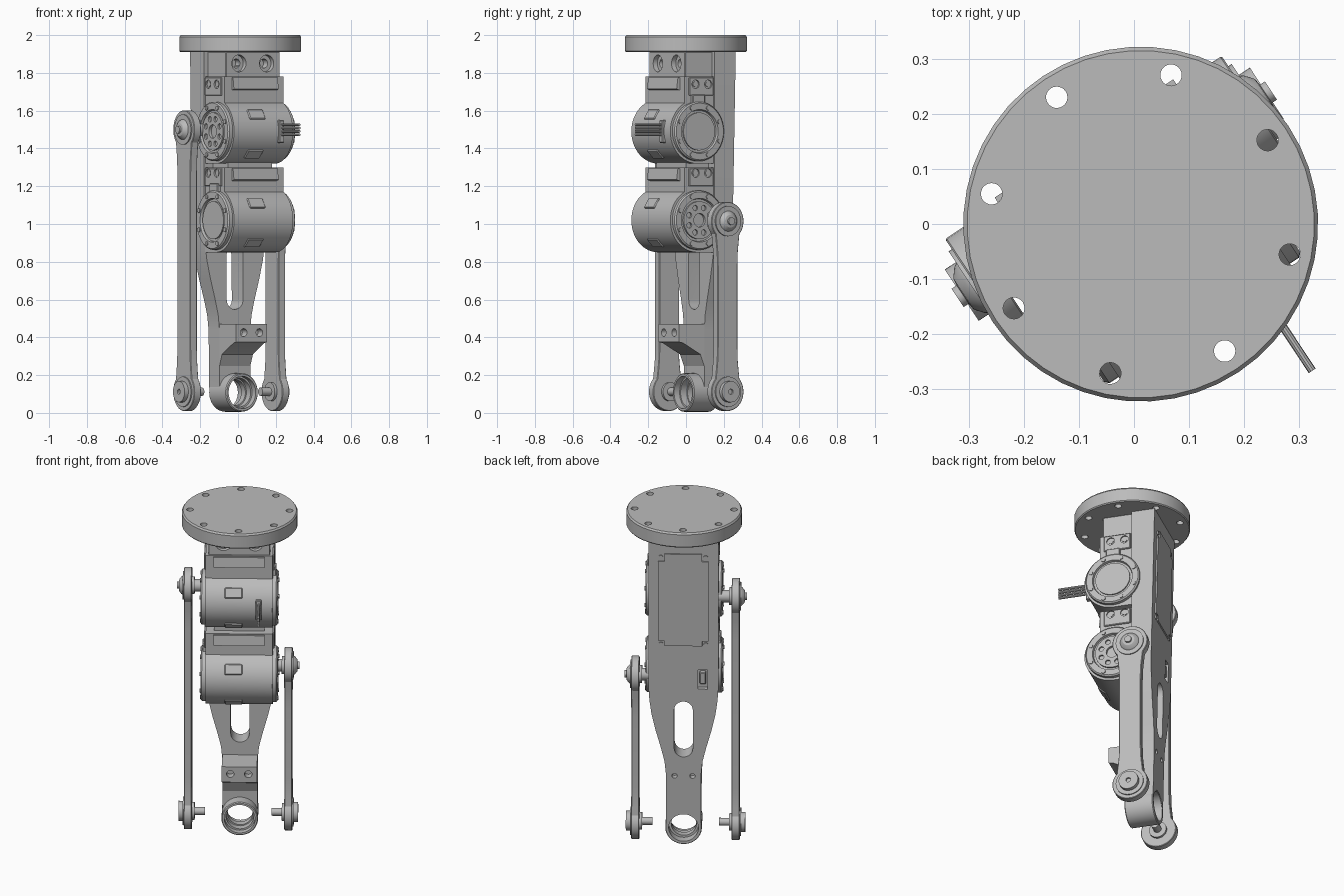
import bpy, bmesh, math
from math import cos, sin, radians, pi

if "Cube" in bpy.data.objects:
    bpy.data.objects.remove(bpy.data.objects["Cube"])

TURN = radians(33.5)      # whole leg is turned about z
MID = 0.01                # local centre line
AXLE_Y = -0.06            # motor axle depth
PIVOT_Y = 0.065           # link pivot depth

grey = bpy.data.materials.new("plain_grey")
grey.use_nodes = True
grey.diffuse_color = (0.5, 0.5, 0.5, 1)
grey.node_tree.nodes["Principled BSDF"].inputs["Base Color"].default_value = (0.5, 0.5, 0.5, 1)


def finish(name, bm):
    bmesh.ops.remove_doubles(bm, verts=bm.verts, dist=1e-5)
    bmesh.ops.recalc_face_normals(bm, faces=bm.faces)
    mesh = bpy.data.meshes.new(name)
    bm.to_mesh(mesh)
    bm.free()
    mesh.materials.append(grey)
    ob = bpy.data.objects.new(name, mesh)
    ob.rotation_euler.z = TURN
    bpy.context.collection.objects.link(ob)
    return ob


def place(axis, t, p, q):
    return {"x": (t, p, q), "y": (p, t, q), "z": (p, q, t)}[axis]


def lathe(name, axis, centre, profile, n=40):
    """Turn (radius, position) pairs about an axis; closes the loop if hollow."""
    bm = bmesh.new()
    rings = [[bm.verts.new(place(axis, t, centre[0] + r * cos(2 * pi * i / n),
                                 centre[1] + r * sin(2 * pi * i / n)))
              for i in range(n)] for r, t in profile]
    if profile[0][0] > 0:
        rings.append(rings[0])
    for a, b in zip(rings, rings[1:]):
        for i in range(n):
            j = (i + 1) % n
            bm.faces.new((a[i], a[j], b[j], b[i]))
    return finish(name, bm)


def rod(name, axis, centre, r, a, b, n=24):
    return lathe(name, axis, centre, [(0, a), (r, a), (r, b), (0, b)], n)


def prism(name, axis, pts, a, b, bevel=0):
    bm = bmesh.new()
    lo = [bm.verts.new(place(axis, a, *p)) for p in pts]
    hi = [bm.verts.new(place(axis, b, *p)) for p in pts]
    bm.faces.new(lo)
    bm.faces.new(hi)
    for i in range(len(pts)):
        j = (i + 1) % len(pts)
        bm.faces.new((lo[i], lo[j], hi[j], hi[i]))
    if bevel:
        bmesh.ops.recalc_face_normals(bm, faces=bm.faces)
        edges = [e for e in bm.edges if e.calc_face_angle(0) > 0.6]
        bmesh.ops.bevel(bm, geom=edges, offset=bevel, segments=1, affect="EDGES")
    return finish(name, bm)


def box(name, x, y, z, bevel=0):
    return prism(name, "z", [(x[0], y[0]), (x[1], y[0]), (x[1], y[1]), (x[0], y[1])], *z, bevel)


def cut(ob, *cutters):
    for c in cutters:
        m = ob.modifiers.new("cut", "BOOLEAN")
        m.operation, m.solver, m.object = "DIFFERENCE", "EXACT", c
        bpy.context.view_layer.objects.active = ob
        bpy.ops.object.modifier_apply(modifier=m.name)
        bpy.data.objects.remove(c)


def arc(cx, cz, r, a, b, n):
    return [(cx + r * cos(radians(a + (b - a) * i / n)),
             cz + r * sin(radians(a + (b - a) * i / n))) for i in range(n + 1)]


def span(w):
    return (MID - w, MID + w)


def back(z):
    return 0.14 + 0.021 * z


# Mounting flange with a ring of bolt holes
flange = lathe("mounting_flange", "z", (MID, -0.007),
               [(0, 1.91), (0.318, 1.91), (0.323, 1.916), (0.323, 1.99), (0.316, 2.0), (0, 2.0)], 48)
cut(flange, *[rod("hole", "z", (MID + 0.277 * cos(k * pi / 4), -0.007 + 0.277 * sin(k * pi / 4)),
                  0.0195, 1.85, 2.05) for k in range(8)])

# Block under the flange with two countersunk bolt holes
block = box("flange_block", span(0.172), (-0.127, 0.06), (1.77, 1.912), 0.004)
for x in span(0.088):
    cut(block, rod("hole", "y", (x, 1.85), 0.045, -0.2, -0.1), rod("hole", "y", (x, 1.85), 0.024, -0.2, -0.06))

# Spine: tapering back plate with a slot, leaning slightly
half = [(0.195, 1.912), (0.195, 0.98), (0.19, 0.9), (0.178, 0.81), (0.155, 0.71), (0.125, 0.6),
        (0.106, 0.52), (0.098, 0.44)]
outline = [(MID + w, z) for w, z in half] + arc(MID, 0.108, 0.098, 0, -180, 20)
outline += [(MID - w, z) for w, z in reversed(half)]
spine = prism("spine", "y", outline, 0.045, 0.3)
for v in spine.data.vertices:
    if v.co.y > 0.2:
        v.co.y = back(v.co.z)
slot = arc(MID, 0.84, 0.052, 0, 180, 14) + arc(MID, 0.60, 0.052, 180, 360, 14)
cut(spine, prism("slot", "y", slot, -0.1, 0.3),
    rod("bore", "y", (MID, 0.108), 0.09, -0.1, 0.3, 40),
    box("window", (-0.125, -0.07), (0.13, 0.3), (0.97, 1.09)),
    *[rod("hole", "y", (x, 0.43), 0.015, 0.11, 0.3) for x in span(0.05)])
box("back_switch", (-0.115, -0.08), (0.12, 0.157), (1.0, 1.07), 0.004)

# Back cover with notched corners and screws, following the lean
w, d = 0.14, 0.035
loop = [(-w + d, 1.24), (w - d, 1.24), (w - d, 1.27), (w, 1.27), (w, 1.765), (w - d, 1.765), (w - d, 1.81),
        (-w + d, 1.81), (-w + d, 1.765), (-w, 1.765), (-w, 1.27), (-w + d, 1.27)]
cover = prism("back_cover", "y", [(MID + x, z) for x, z in loop], -0.005, 0.008)
screws = [rod("cover_screw", "y", (MID + x, z), 0.012, -0.005, 0.007, 16)
          for x, z in ((-w + 0.015, 1.79), (w - 0.015, 1.79), (-w + 0.015, 1.25), (w - 0.015, 1.25))]
for ob in [cover] + screws:
    for v in ob.data.vertices:
        v.co.y += back(v.co.z)

# Clamp block on the lower spine, with sloped underside
clamp = prism("clamp_block", "x", [(0.06, 0.47), (-0.115, 0.47), (-0.115, 0.375), (-0.09, 0.37), (0.02, 0.31),
                                   (0.06, 0.21)], *span(0.098))
cut(clamp, *[rod("hole", "y", (x, 0.425), 0.021, -0.2, -0.07) for x in span(0.05)])

# Bored end ring at the foot of the spine
lathe("end_ring", "y", (MID, 0.108),
      [(0.097, -0.025), (0.102, -0.02), (0.102, 0.137), (0.098, 0.142), (0.083, 0.142), (0.083, 0.09), (0.07, 0.09),
       (0.07, 0.05), (0.077, 0.05), (0.077, 0.01), (0.086, 0.01), (0.086, -0.025)], 48)

# Two motors, each with housing, end caps, trim and screws
for label, zc, top, hub_side in (("upper", 1.49, 0.29, -1), ("lower", 1.02, 0.28, 1)):
    shape = [(0.05, top), (-0.14, top)] + arc(AXLE_Y, 0, 0.17, 118, 270, 22) + [(0.05, -0.17)]
    prism(label + "_housing", "x", [(y, zc + z) for y, z in shape], *span(0.187))
    prism(label + "_front_panel", "x",
          [(-0.13, zc + top - 0.005), (-0.152, zc + top - 0.005), (-0.16, zc + top - 0.065),
           (-0.13, zc + top - 0.075)], *span(0.142))
    for a in (32, -45):
        ang = radians(a)
        plate = box(label + "_motor_button", (-0.05, 0.05), (-0.03, 0.03), (-0.01, 0.007), 0.005)
        for v in plate.data.vertices:
            r, t = 0.17 + v.co.z, ang + v.co.y / 0.17
            v.co = (v.co.x - 0.02, AXLE_Y - r * cos(t), zc + r * sin(t))
    for s in (-1, 1):
        def at(t):
            return MID + s * t
        hub = s == hub_side
        tail = [(0.1, 0.211), (0.036, 0.211), (0.036, 0.195), (0, 0.195)] if hub else [(0.1, 0.208), (0, 0.208)]
        prof = [(0, 0.18), (0.157, 0.18), (0.157, 0.207), (0.15, 0.214), (0.116, 0.214), (0.112, 0.2),
                (0.1, 0.2)] + tail
        cap = lathe(label + "_end_cap", "x", (AXLE_Y, zc), [(r, at(t)) for r, t in prof], 48)
        for k in range(8):
            c, n = cos((k + 0.5) * pi / 4), sin((k + 0.5) * pi / 4)
            rod(label + "_cap_screw", "x", (AXLE_Y + 0.134 * c, zc + 0.134 * n), 0.012, at(0.2), at(0.219), 12)
            if hub:
                cut(cap, rod("hole", "x", (AXLE_Y + 0.07 * c, zc + 0.07 * n), 0.015, at(0.2), at(0.25), 16))
        # Side plate with two bolt holes
        side = box(label + "_side_plate", sorted((at(0.15), at(0.196))), (-0.115, 0.04),
                   (zc + top - 0.1, zc + top - 0.004), 0.004)
        cut(side, *[rod("hole", "x", (y, zc + 0.25), 0.023, at(0.178), at(0.25)) for y in (-0.075, 0.005)])
        for y in (-0.075, 0.005):
            rod(label + "_side_bolt", "x", (y, zc + 0.25), 0.014, at(0.17), at(0.191), 12)
        if not hub:
            box(label + "_cap_tab", sorted((at(0.18), at(0.206))), (-0.1, -0.02), (zc + 0.14, zc + 0.195), 0.004)

# Spacer between the motors
box("motor_spacer", span(0.14), (-0.1, 0.05), (1.29, 1.33))

# Cable plug and its four wires
box("cable_plug", (0.105, 0.137), (-0.24, -0.19), (1.43, 1.55), 0.004)
for k in range(4):
    rod("cable_wire", "y", (0.123, 1.472 + 0.018 * k), 0.0075, -0.402, -0.22, 10)

# Push rods: left one driven by the upper motor, right one by the lower
for label, s, zt in (("left", -1, 1.5), ("right", 1, 1.015)):
    zb, y = 0.112, PIVOT_Y
    neck = [(0.07, 0.12), (0.065, 0.17), (0.063, 0.24)]
    rim = arc(y, zt, 0.102, -42, 222, 30) + [(y - a, zt - b) for a, b in neck]
    rim += [(y - a, zb + b) for a, b in reversed(neck)] + arc(y, zb, 0.102, 138, 402, 30)
    rim += [(y + a, zb + b) for a, b in neck] + [(y + a, zt - b) for a, b in reversed(neck)]
    prism(label + "_push_rod", "x", rim, s * 0.258, s * 0.302, 0.003)
    ends = {"top": (zt, [(0.054, 0.309), (0.05, 0.316), (0.034, 0.329), (0.02, 0.331), (0.02, 0.342), (0, 0.342)]),
            "bottom": (zb, [(0.056, 0.309), (0.056, 0.333), (0.014, 0.333), (0.014, 0.322), (0, 0.322)])}
    for end, (z, tip) in ends.items():
        prof = [(0, 0.29), (0.08, 0.29), (0.08, 0.309)] + tip
        lathe(label + "_" + end + "_bearing", "x", (y, z), [(r, s * t) for r, t in prof])
        rod(label + "_" + end + "_washer", "x", (y, z), 0.05, s * 0.243, s * 0.265)
    rod(label + "_crank_pin", "x", (y, zt), 0.035, s * 0.18, s * 0.26)
    rod(label + "_ankle_pin", "x", (y, zb), 0.022, s * 0.185, s * 0.26)

# Smooth the round parts, keep hard edges
for ob in bpy.data.objects:
    if ob.type == "MESH" and grey.name in ob.data.materials:
        ob.data.shade_smooth()
        ob.data.set_sharp_from_angle(angle=radians(30))
